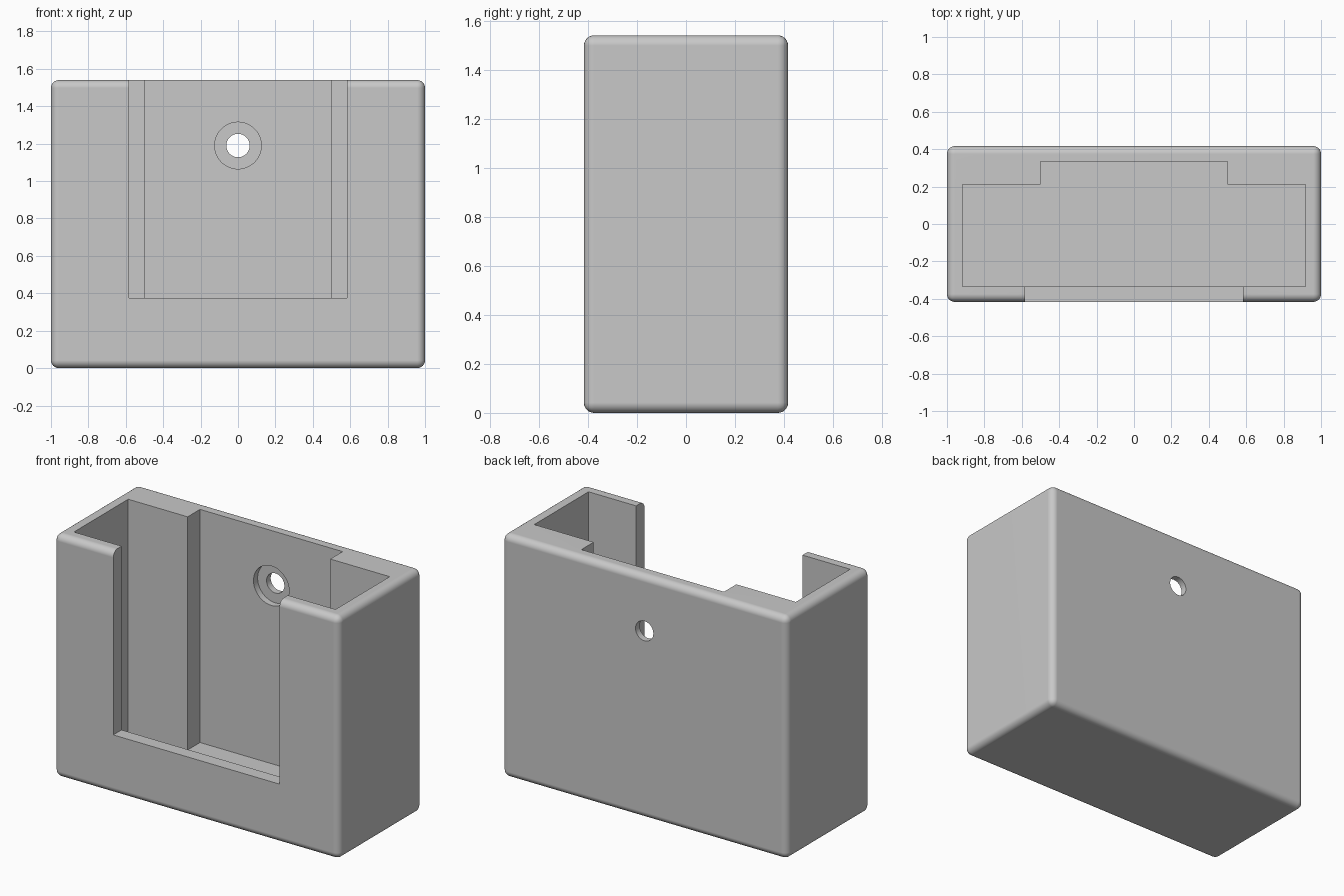
import bpy
import bmesh
from math import radians
from mathutils import Matrix, Vector

default = bpy.data.objects.get("Cube")
if default:
    bpy.data.objects.remove(default, do_unlink=True)

WIDTH, DEPTH, HEIGHT = 2.0, 0.833, 1.54
WALL = 0.083
FLOOR = 0.0625
BACK, FRONT = DEPTH / 2, -DEPTH / 2
HOLE_Z = 1.19

grey = bpy.data.materials.new("plain grey")
grey.use_nodes = True
colour = (0.58, 0.58, 0.58, 1)
grey.diffuse_color = colour
grey.node_tree.nodes["Principled BSDF"].inputs["Base Color"].default_value = colour


def finish(name, bm):
    bmesh.ops.recalc_face_normals(bm, faces=bm.faces)
    mesh = bpy.data.meshes.new(name)
    bm.to_mesh(mesh)
    bm.free()
    mesh.materials.append(grey)
    ob = bpy.data.objects.new(name, mesh)
    bpy.context.collection.objects.link(ob)
    return ob


def box(name, low, high, rounding=0):
    bm = bmesh.new()
    low, high = Vector(low), Vector(high)
    bmesh.ops.create_cube(bm, size=1)
    bmesh.ops.scale(bm, vec=high - low, verts=bm.verts)
    bmesh.ops.translate(bm, vec=(low + high) / 2, verts=bm.verts)
    if rounding:
        bmesh.ops.bevel(bm, geom=bm.edges[:], offset=rounding, segments=6,
                        profile=0.5, affect='EDGES')
    return finish(name, bm)


def prism(name, outline, bottom, top):
    bm = bmesh.new()
    face = bm.faces.new([bm.verts.new((x, y, bottom)) for x, y in outline])
    moved = bmesh.ops.extrude_face_region(bm, geom=[face])["geom"]
    verts = [v for v in moved if isinstance(v, bmesh.types.BMVert)]
    bmesh.ops.translate(bm, vec=(0, 0, top - bottom), verts=verts)
    return finish(name, bm)


def bore(name, radius, start, end):
    bm = bmesh.new()
    place = Matrix.Translation((0, (start + end) / 2, HOLE_Z)) @ Matrix.Rotation(radians(90), 4, 'X')
    bmesh.ops.create_cone(bm, cap_ends=True, segments=48, radius1=radius,
                          radius2=radius, depth=end - start, matrix=place)
    return finish(name, bm)


# Rounded outer body
holder = box("wall_holder", (-WIDTH / 2, FRONT, 0), (WIDTH / 2, BACK, HEIGHT), 0.042)

# Pocket with a shallow channel in the back wall
inner, channel, shoulder = WIDTH / 2 - WALL, 0.5, 0.21
half = [(inner, FRONT + WALL), (inner, shoulder), (channel, shoulder), (channel, BACK - WALL)]
outline = half + [(-x, y) for x, y in reversed(half)]

cutters = [
    prism("pocket_cutter", outline, FLOOR, HEIGHT + 0.2),
    # Front opening
    box("opening_cutter", (-0.583, FRONT - 0.2, 0.375), (0.583, FRONT + 0.2, HEIGHT + 0.2)),
    # Screw hole and its wider counterbore
    bore("counterbore_cutter", 0.125, BACK - 0.25, BACK - WALL / 2),
    bore("screw_hole_cutter", 0.0625, BACK - 0.25, BACK + 0.2),
]

bpy.ops.object.select_all(action='DESELECT')
bpy.context.view_layer.objects.active = holder
holder.select_set(True)
for cutter in cutters:
    cutter.hide_render = True
    cut = holder.modifiers.new(cutter.name, 'BOOLEAN')
    cut.operation = 'DIFFERENCE'
    cut.solver = 'EXACT'
    cut.object = cutter
    bpy.ops.object.modifier_apply(modifier=cut.name)
    bpy.data.objects.remove(cutter, do_unlink=True)

# Smooth rounded edges, flat walls
bpy.ops.object.shade_smooth_by_angle(angle=radians(30))
flatten = holder.modifiers.new("flat_walls", 'WEIGHTED_NORMAL')
flatten.keep_sharp = True
